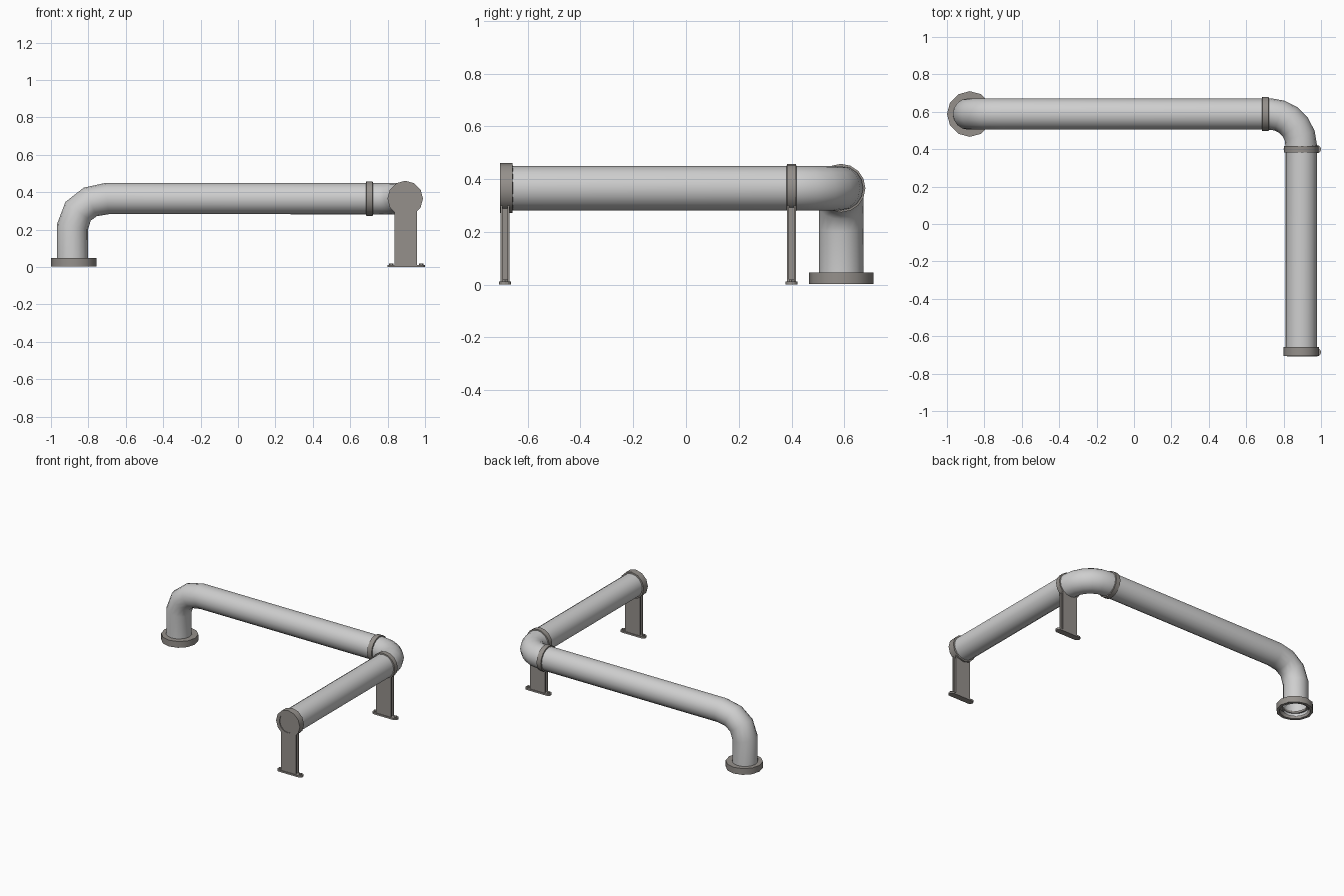
import bpy, bmesh, math
from mathutils import Vector, Matrix

if "Cube" in bpy.data.objects:
    bpy.data.objects.remove(bpy.data.objects["Cube"])

def mat(name, c):
    m = bpy.data.materials.new(name)
    m.diffuse_color = (*c, 1)
    m.use_nodes = True
    m.node_tree.nodes["Principled BSDF"].inputs["Base Color"].default_value = m.diffuse_color
    return m

PIPE = mat("pale grey pipe", (0.62, 0.62, 0.62))
METAL = mat("warm grey metal", (0.30, 0.28, 0.26))
R, Z, PX, PY = 0.084, 0.366, 0.894, 0.588

def finish(bm, name, m, smooth=None):
    bmesh.ops.recalc_face_normals(bm, faces=bm.faces[:])
    me = bpy.data.meshes.new(name)
    bm.to_mesh(me)
    bm.free()
    ob = bpy.data.objects.new(name, me)
    bpy.context.collection.objects.link(ob)
    me.materials.append(m)
    if smooth:
        bpy.ops.object.select_all(action='DESELECT')
        ob.select_set(True)
        bpy.context.view_layer.objects.active = ob
        bpy.ops.object.shade_smooth_by_angle(angle=math.radians(smooth))
    return ob

def tube(name, pts, r, n=16):
    """Open round pipe swept along a path of points."""
    bm = bmesh.new()
    pts = [Vector(p) for p in pts]
    rings, u, prev = [], None, None
    for i, p in enumerate(pts):
        a = (p - pts[i - 1]).normalized() if i else None
        b = (pts[i + 1] - p).normalized() if i < len(pts) - 1 else None
        t = ((a or b) + (b or a)).normalized()
        if u is None:
            u = t.orthogonal().normalized()
        else:
            u = prev.rotation_difference(t) @ u
        prev, v = t, t.cross(u)
        rings.append([bm.verts.new(p + r * (math.cos(k * math.tau / n) * u + math.sin(k * math.tau / n) * v))
                      for k in range(n)])
    for q, s in zip(rings, rings[1:]):
        for k in range(n):
            bm.faces.new((q[k], q[(k + 1) % n], s[(k + 1) % n], s[k]))
    return finish(bm, name, PIPE, 50)

def lathe(name, profile, centre, axis, n=12, closed=False):
    """Spin (radius, height) profile round an axis."""
    bm = bmesh.new()
    M = Matrix.Translation(centre) @ Vector((0, 0, 1)).rotation_difference(Vector(axis)).to_matrix().to_4x4()
    rings = [[bm.verts.new(M @ Vector((r * math.cos(k * math.tau / n), r * math.sin(k * math.tau / n), h)))
              for k in range(n)] for r, h in profile]
    pairs = list(zip(rings, rings[1:])) + ([(rings[-1], rings[0])] if closed else [])
    for q, s in pairs:
        for k in range(n):
            bm.faces.new((q[k], q[(k + 1) % n], s[(k + 1) % n], s[k]))
    if not closed:
        bm.faces.new(rings[0])
        bm.faces.new(rings[-1])
    return finish(bm, name, METAL, 35)

def prism(name, outline, z0, z1):
    """Extrude an xy outline upward."""
    bm = bmesh.new()
    f = bm.faces.new([bm.verts.new((x, y, z0)) for x, y in outline])
    g = bmesh.ops.extrude_face_region(bm, geom=[f])
    bmesh.ops.translate(bm, vec=(0, 0, z1 - z0), verts=[v for v in g["geom"] if isinstance(v, bmesh.types.BMVert)])
    return finish(bm, name, METAL)

# Pipe: riser, first bend, long run, corner bend, short run
corner = [(PX - 0.168 + 0.168 * math.sin(a), PY - 0.168 + 0.168 * math.cos(a), Z)
          for a in [i * math.pi / 10 for i in range(6)]]
tube("pipe_run", [(-0.885, PY, 0.012), (-0.885, PY, 0.215), (-0.855, PY, 0.298), (-0.79, PY, 0.348),
                  (-0.70, PY, Z)] + corner + [(PX, -0.66, Z)], R)

# Floor flange
lathe("floor_flange", [(0.102, 0), (0.122, 0), (0.122, 0.045), (0.08, 0.045), (0.08, 0.03), (0.102, 0.03)],
      (-0.878, PY, 0.002), (0, 0, 1), closed=True)

# Collars either side of the corner
ring = [(0.08, -0.019), (0.092, -0.017), (0.092, 0.017), (0.08, 0.019)]
lathe("long_run_collar", ring, (0.703, PY, Z), (1, 0, 0), 16, True)
lathe("short_run_collar", ring, (PX, 0.40, Z), (0, 1, 0), 16, True)

# End cap with recessed disc
lathe("end_cap", [(0.08, -0.026), (0.095, -0.024), (0.095, 0.024), (0.07, 0.024), (0.07, 0.018)],
      (PX, -0.682, Z), (0, -1, 0))

# Supports: I-section post, round-ended foot, two bolts
for name, y in (("end", -0.686), ("corner", 0.40)):
    cx = 0.897
    q = [(0.06, 0.017), (0.06, 0.010), (0.050, 0.010)]
    half = q + [(x, -d) for x, d in reversed(q)]
    outline = half + [(-x, -d) for x, d in half]
    prism(name + "_support_post", [(cx + x, y + d) for x, d in outline], 0.008, 0.30)
    foot = [(0.9 + s * 0.078 + s * 0.022 * math.cos(a), y + s * 0.022 * math.sin(a))
            for s in (1, -1) for a in [math.radians(-90 + 30 * i) for i in range(7)]]
    prism(name + "_support_foot", foot, 0, 0.012)
    for s in (-1, 1):
        bolt = [(0.9 + s * 0.08 + 0.012 * math.cos(i * math.pi / 3), y + 0.012 * math.sin(i * math.pi / 3))
                for i in range(6)]
        prism(name + "_support_bolt", bolt, 0.011, 0.02)
